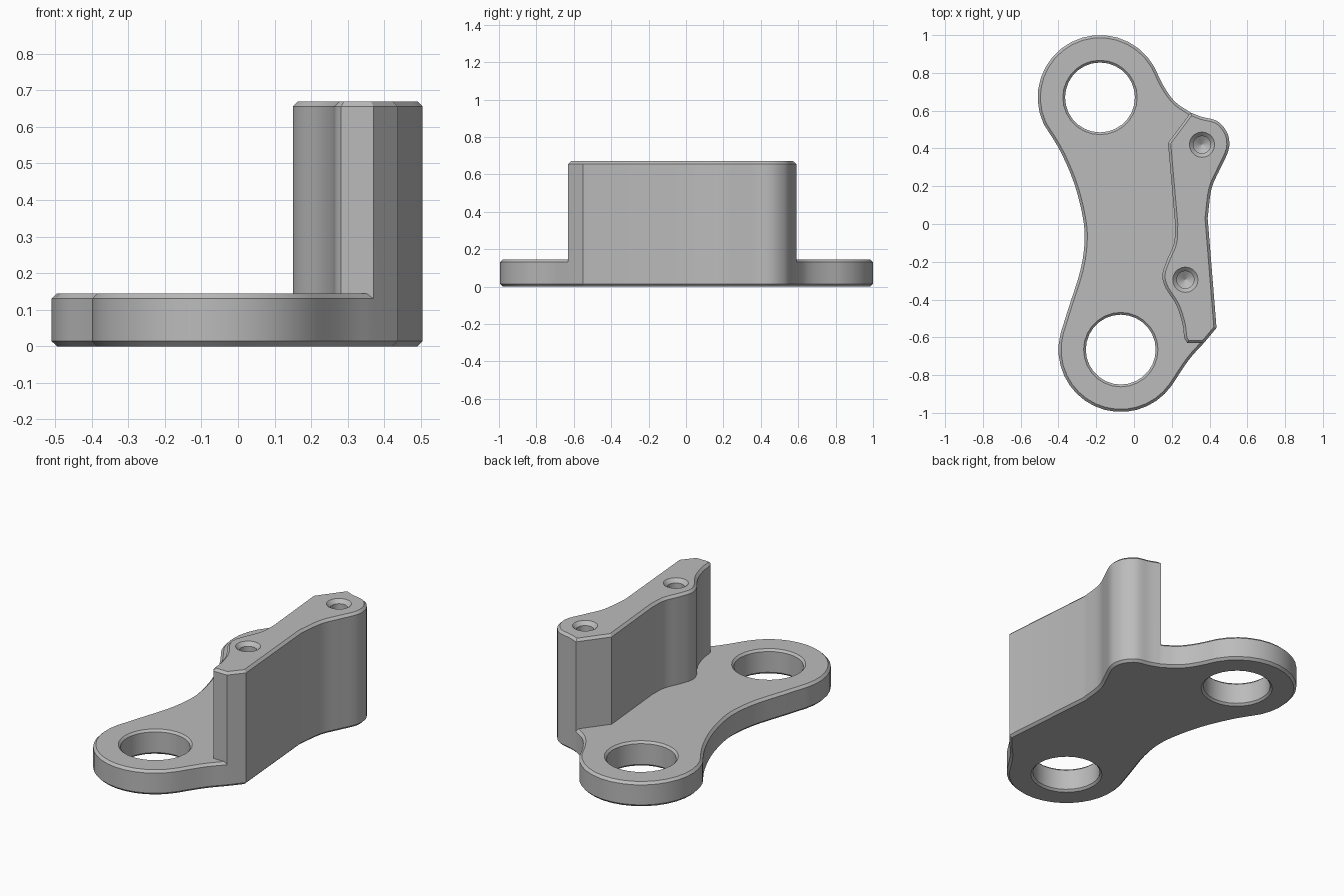
import bpy
import bmesh
from math import sin, cos, radians, tau
from mathutils import Vector

cube = bpy.data.objects.get("Cube")
if cube:
    bpy.data.objects.remove(cube, do_unlink=True)

metal = bpy.data.materials.new("plain grey metal")
metal.use_nodes = True
GREY = (0.5, 0.5, 0.5, 1)
metal.diffuse_color = GREY
metal.node_tree.nodes["Principled BSDF"].inputs["Base Color"].default_value = GREY

PLATE_TOP, WALL_TOP, CHAMFER = 0.145, 0.67, 0.014


def smooth(points, steps=5):
    """Catmull-Rom curve through the points, both ends included."""
    p = [Vector(q) for q in points]
    p = [2 * p[0] - p[1]] + p + [2 * p[-1] - p[-2]]
    out = []
    for a, b, c, d in zip(p, p[1:], p[2:], p[3:]):
        for i in range(steps):
            t = i / steps
            out.append(0.5 * (2 * b + (c - a) * t + (2 * a - 5 * b + 4 * c - d) * t**2
                              + (3 * b - a - 3 * c + d) * t**3))
    return out + [p[-2]]


def arc(centre, radius, start, end, steps=16):
    angles = [radians(start + (end - start) * i / steps) for i in range(steps + 1)]
    return [Vector((centre[0] + radius * cos(a), centre[1] + radius * sin(a))) for a in angles]


def inset(loop, amount):
    """Mitred inward offset of a counter-clockwise outline."""
    out = []
    for i, p in enumerate(loop):
        d1 = (p - loop[i - 1]).normalized()
        d2 = (loop[(i + 1) % len(loop)] - p).normalized()
        n1, n2 = Vector((-d1.y, d1.x)), Vector((-d2.y, d2.x))
        out.append(p + (n1 + n2) * amount / (1 + n1.dot(n2)))
    return out


def loft(name, rings):
    """Closed solid through (outline, height) rings."""
    bm = bmesh.new()
    rows = [[bm.verts.new((p.x, p.y, z)) for p in loop] for loop, z in rings]
    for low, high in zip(rows, rows[1:]):
        for i in range(len(low)):
            j = (i + 1) % len(low)
            bm.faces.new((low[i], low[j], high[j], high[i]))
    bm.faces.new(rows[0][::-1])
    bm.faces.new(rows[-1])
    bmesh.ops.recalc_face_normals(bm, faces=bm.faces)
    mesh = bpy.data.meshes.new(name)
    bm.to_mesh(mesh)
    bm.free()
    mesh.materials.append(metal)
    obj = bpy.data.objects.new(name, mesh)
    bpy.context.collection.objects.link(obj)
    return obj


def lathe(name, centre, profile, steps=28):
    return loft(name, [(arc(centre, r, 0, 360, steps)[:-1], z) for r, z in profile])


def combine(target, tool, operation):
    mod = target.modifiers.new(operation, "BOOLEAN")
    mod.operation, mod.object, mod.solver = operation, tool, "EXACT"
    bpy.context.view_layer.objects.active = target
    bpy.ops.object.modifier_apply(modifier=mod.name)
    bpy.data.objects.remove(tool, do_unlink=True)


# Outlines: the wall shares the outer right edge of the plate
rear_eye, front_eye, eye_radius = (-0.18, 0.67), (-0.07, -0.665), 0.33
rear_arc = arc(rear_eye, eye_radius, 30, 205)
front_arc = arc(front_eye, eye_radius, 165, 325)
front_corner, rear_corner = Vector((0.37, -0.63)), Vector((0.30, 0.59))
shared = [front_corner, Vector((0.437, -0.55))] + smooth(
    [(0.39, 0.03), (0.41, 0.185), (0.455, 0.29), (0.495, 0.375), (0.505, 0.43),
     (0.49, 0.49), (0.44, 0.545), (0.36, 0.567), rear_corner])
rear_neck = smooth([rear_corner, (0.22, 0.645), (0.16, 0.725), rear_arc[0]])
waist = smooth([rear_arc[-1], (-0.39, 0.385), (-0.315, 0.21), (-0.27, 0.03),
                (-0.262, -0.1), (-0.285, -0.25), (-0.345, -0.44), front_arc[0]])
front_neck = smooth([front_arc[-1], (0.29, 0. - 0.72), front_corner])
plate_outline = (shared + rear_neck[1:-1] + rear_arc + waist[1:-1]
                 + front_arc + front_neck[1:-1])
wall_inner = [Vector((0.18, 0.43))] + smooth(
    [(0.218, 0.0), (0.212, -0.1), (0.175, -0.19), (0.15, -0.27), (0.168, -0.34),
     (0.225, -0.43), (0.257, -0.53), (0.266, -0.6), (0.282, -0.63)], 4)
wall_outline = shared + wall_inner

# Flat link plate with chamfered rims
plate_rim = inset(plate_outline, CHAMFER)
bracket = loft("bracket_body", [(plate_rim, 0), (plate_outline, CHAMFER),
                                (plate_outline, PLATE_TOP - CHAMFER), (plate_rim, PLATE_TOP)])

# Upright mounting wall
wall = loft("mounting_wall", [(wall_outline, 0.05), (wall_outline, WALL_TOP - CHAMFER),
                              (inset(wall_outline, CHAMFER), WALL_TOP)])
combine(bracket, wall, "UNION")

# Large through holes with chamfered rims
for eye in (rear_eye, front_eye):
    bore = lathe("bore", eye, [(0.207, -0.01), (0.185, 0.012),
                               (0.185, PLATE_TOP - 0.012), (0.207, PLATE_TOP + 0.01)])
    combine(bracket, bore, "DIFFERENCE")

# Blind countersunk screw holes with a conical drill point
for spot in ((0.36, 0.42), (0.272, -0.295)):
    drill = lathe("drill", spot, [(0.002, WALL_TOP - 0.28), (0.046, WALL_TOP - 0.25),
                                  (0.046, WALL_TOP - 0.021), (0.077, WALL_TOP + 0.01)], 20)
    combine(bracket, drill, "DIFFERENCE")

# Smooth curved sides, crisp chamfers
bpy.ops.object.select_all(action="DESELECT")
bracket.select_set(True)
bpy.context.view_layer.objects.active = bracket
bpy.ops.object.shade_smooth_by_angle(angle=radians(25))
